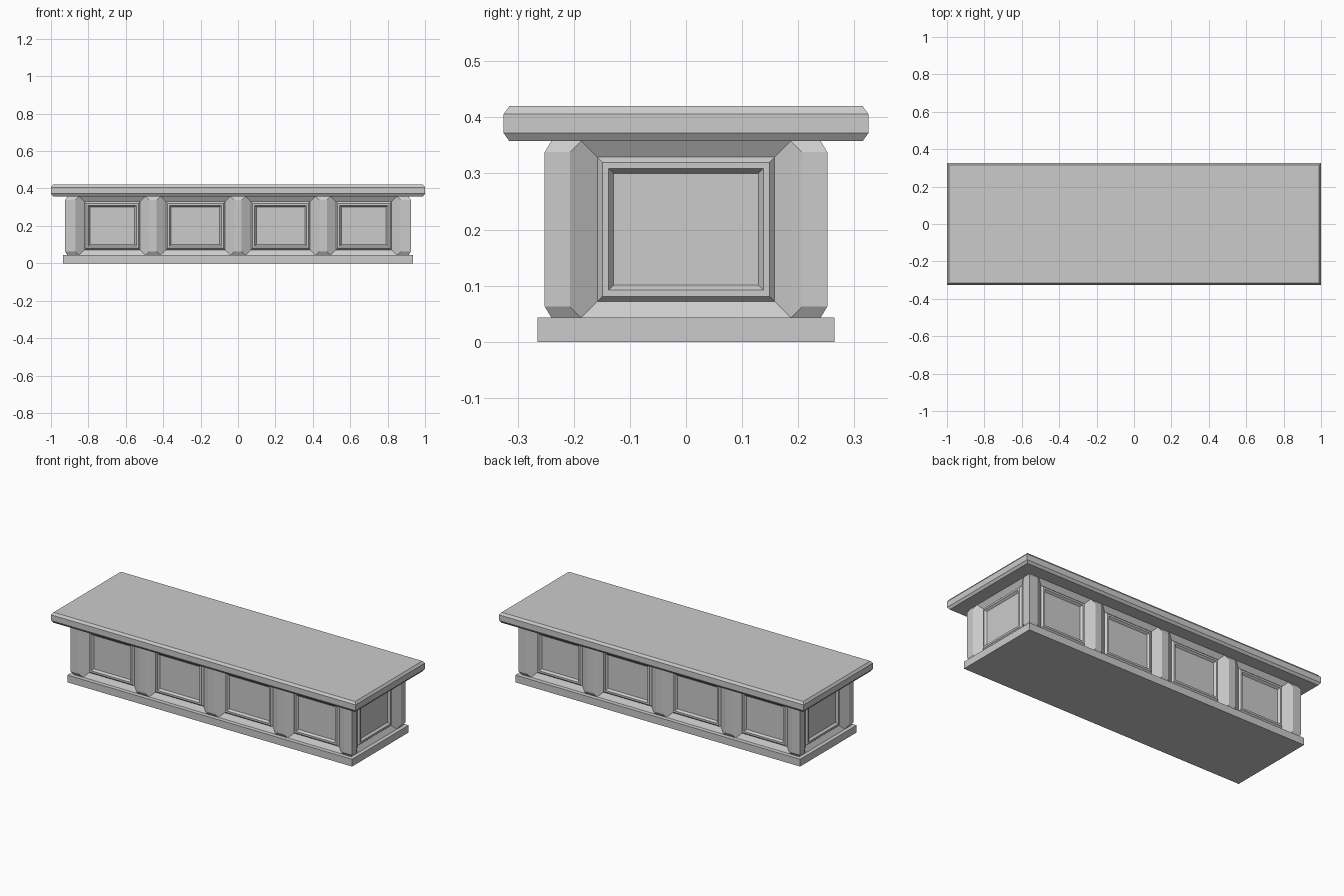
import bpy, bmesh
from itertools import product

if "Cube" in bpy.data.objects:
    bpy.data.objects.remove(bpy.data.objects["Cube"])

BX, BY = 0.912, 0.24          # half size of the body walls
TX, TY = 0.85, 0.187          # inner edges of the corner pillars
Z0, Z1 = 0.043, 0.358         # body bottom and top
OUT, RUN = 0.012, 0.02        # pillar projection and chamfer width


def finish(name, bm):
    bmesh.ops.recalc_face_normals(bm, faces=bm.faces[:])
    mesh = bpy.data.meshes.new(name)
    bm.to_mesh(mesh)
    bm.free()
    ob = bpy.data.objects.new(name, mesh)
    bpy.context.collection.objects.link(ob)
    return ob


def hull(name, points):
    bm = bmesh.new()
    for p in points:
        bm.verts.new(p)
    res = bmesh.ops.convex_hull(bm, input=bm.verts[:])
    loose = [v for v in bm.verts if not v.link_faces]
    bmesh.ops.delete(bm, geom=loose, context='VERTS')
    bmesh.ops.dissolve_limit(bm, angle_limit=0.01, verts=bm.verts[:], edges=bm.edges[:])
    return finish(name, bm)


def rect(x, y, z):
    return [(sx * x, sy * y, z) for sx, sy in product((-1, 1), repeat=2)]


# Base plinth and chamfered top slab
hull("base_plinth", rect(0.935, 0.265, 0) + rect(0.935, 0.265, Z0))
hull("top_slab", rect(0.99, 0.315, Z1) + rect(1, 0.325, 0.372)
     + rect(1, 0.325, 0.406) + rect(0.99, 0.315, 0.42))

# Body: a box cut into pillar and panel bays
bm = bmesh.new()
bmesh.ops.create_cube(bm, size=1)
for v in bm.verts:
    v.co = (v.co.x * 2 * BX, v.co.y * 2 * BY, Z0 if v.co.z < 0 else Z1)
cuts = [((x, 0, 0), (1, 0, 0)) for x in (-TX, -0.495, -0.415, -0.04, 0.04, 0.415, 0.495, TX)]
cuts += [((0, y, 0), (0, 1, 0)) for y in (-TY, TY)]
for co, no in cuts:
    bmesh.ops.bisect_plane(bm, geom=bm.verts[:] + bm.edges[:] + bm.faces[:],
                           plane_co=co, plane_no=no)
bm.normal_update()

panels, pillars = [], []
for f in bm.faces:
    c = f.calc_center_median()
    if abs(f.normal.z) > 0.5:
        continue
    if abs(f.normal.x) > 0.5:
        if abs(c.y) < 0.1:
            panels.append(f)
    elif abs(c.x) < TX:
        (panels if f.calc_area() > 0.05 else pillars).append(f)

# Raised pillars, then stepped frames around the recessed panels
bmesh.ops.inset_individual(bm, faces=pillars, thickness=RUN, depth=OUT, use_even_offset=True)
for width, depth in ((0.029, -0.0175), (0.009, 0.01), (0.011, 0), (0.009, -0.012)):
    bmesh.ops.inset_individual(bm, faces=panels, thickness=width, depth=depth,
                               use_even_offset=True)
finish("panelled_body", bm)

# Corner pillars wrapping both walls
for sx, sy in product((-1, 1), repeat=2):
    pts = []
    for z, zm in ((Z0, Z0 + RUN), (Z1, Z1 - RUN)):
        pts += [(x, y, z) for x in (TX, BX) for y in (TY, BY)]
        pts += [(TX + RUN, BY + OUT, zm), (BX + OUT, BY + OUT, zm), (BX + OUT, TY + RUN, zm)]
    hull("corner_pillar", [(sx * x, sy * y, z) for x, y, z in pts])
